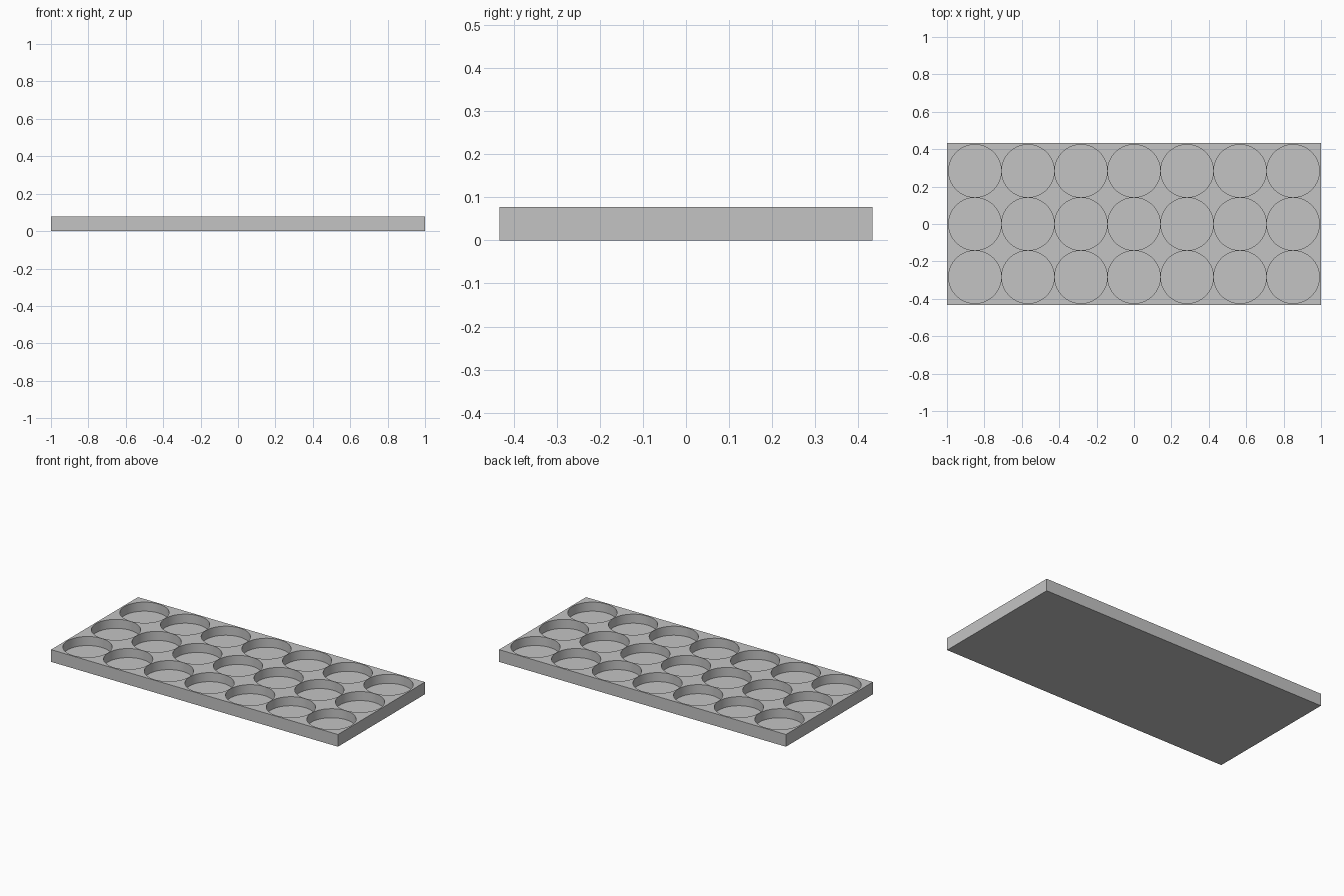
import bpy
import bmesh
from mathutils import Matrix

cube = bpy.data.objects.get("Cube")
if cube:
    bpy.data.objects.remove(cube, do_unlink=True)

LENGTH, WIDTH, HEIGHT = 2.0, 0.866, 0.077
COLUMNS, ROWS = 7, 3
PITCH, RADIUS, FLOOR = 0.2835, 0.1405, 0.02
CUT_TOP = HEIGHT * 2

grey = bpy.data.materials.new("plain grey")
grey.use_nodes = True
colour = (0.55, 0.55, 0.55, 1)
grey.diffuse_color = colour
grey.node_tree.nodes["Principled BSDF"].inputs["Base Color"].default_value = colour


def make_object(name, bm):
    mesh = bpy.data.meshes.new(name)
    bm.to_mesh(mesh)
    bm.free()
    mesh.materials.append(grey)
    obj = bpy.data.objects.new(name, mesh)
    bpy.context.collection.objects.link(obj)
    return obj


# Solid tray block
bm = bmesh.new()
bmesh.ops.create_cube(bm, size=1, matrix=Matrix.Translation((0, 0, HEIGHT / 2))
                      @ Matrix.Diagonal((LENGTH, WIDTH, HEIGHT, 1)))
tray = make_object("tray", bm)

# Grid of cylinders that cut the round pockets
bm = bmesh.new()
for col in range(COLUMNS):
    for row in range(ROWS):
        centre = ((col - (COLUMNS - 1) / 2) * PITCH,
                  (row - (ROWS - 1) / 2) * PITCH,
                  (FLOOR + CUT_TOP) / 2)
        bmesh.ops.create_cone(bm, cap_ends=True, segments=96, radius1=RADIUS,
                              radius2=RADIUS, depth=CUT_TOP - FLOOR,
                              matrix=Matrix.Translation(centre))
cutter = make_object("pocket_cutter", bm)
cutter.hide_render = True

# Cut the pockets, then drop the helper
cut = tray.modifiers.new("pockets", 'BOOLEAN')
cut.operation = 'DIFFERENCE'
cut.solver = 'EXACT'
cut.object = cutter
bpy.ops.object.select_all(action='DESELECT')
bpy.context.view_layer.objects.active = tray
tray.select_set(True)
bpy.ops.object.modifier_apply(modifier=cut.name)
bpy.data.objects.remove(cutter, do_unlink=True)

# Smooth pocket walls with crisp rims
bpy.ops.object.shade_smooth_by_angle(angle=0.5)
